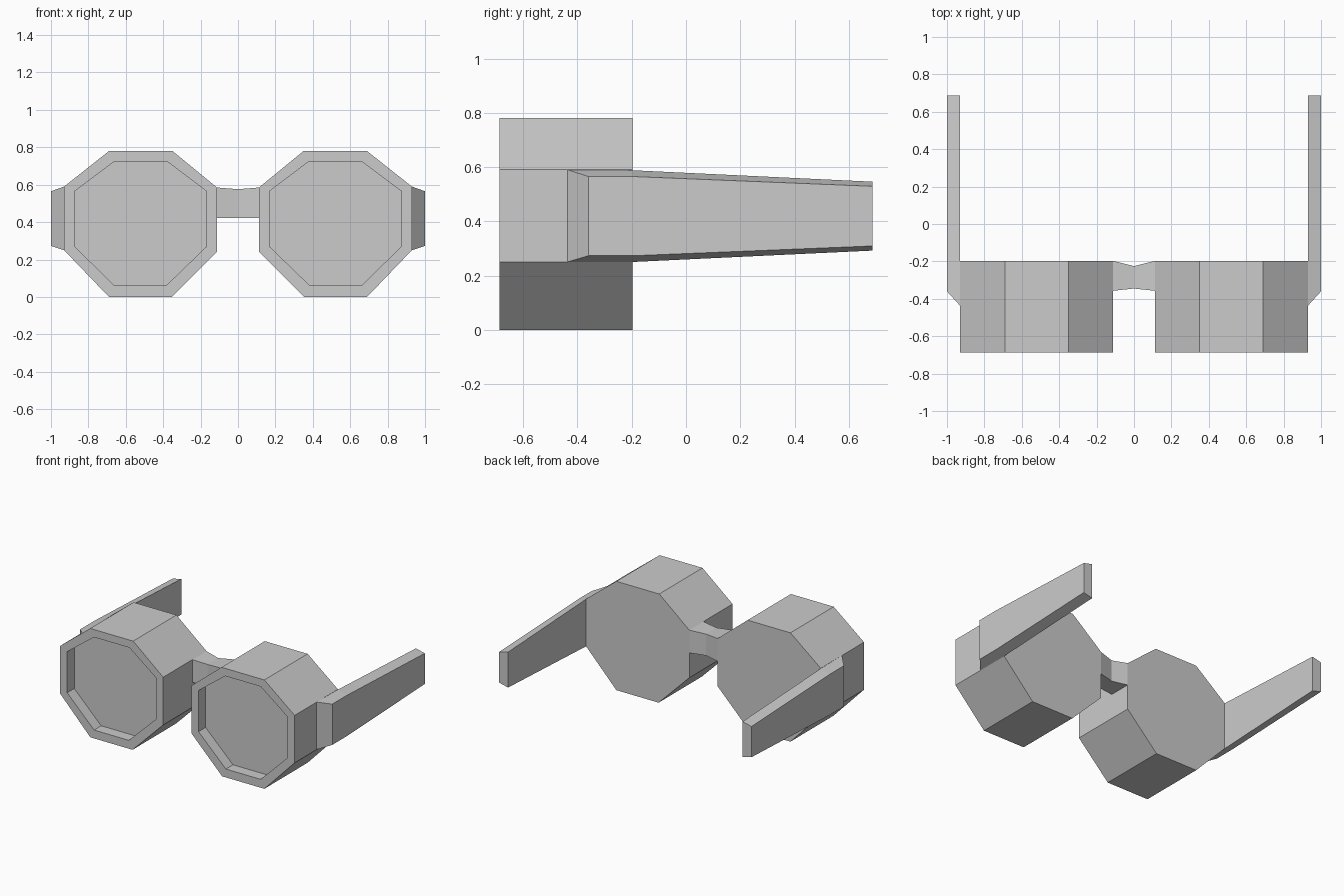
import bpy, bmesh

if "Cube" in bpy.data.objects:
    bpy.data.objects.remove(bpy.data.objects["Cube"])


def loft(name, rings):
    """Skin a list of equal-length point rings and cap both ends."""
    bm = bmesh.new()
    loops = [[bm.verts.new(p) for p in ring] for ring in rings]
    for a, b in zip(loops, loops[1:]):
        n = len(a)
        for i in range(n):
            j = (i + 1) % n
            bm.faces.new((a[i], a[j], b[j], b[i]))
    bm.faces.new(loops[0])
    bm.faces.new(loops[-1])
    bmesh.ops.recalc_face_normals(bm, faces=bm.faces)
    mesh = bpy.data.meshes.new(name)
    bm.to_mesh(mesh)
    bm.free()
    obj = bpy.data.objects.new(name, mesh)
    bpy.context.collection.objects.link(obj)
    return obj


# Octagon outlines (x, z) of the lens barrel and its recessed glass
OUTER = [(0.35, 0.78), (0.69, 0.78), (0.93, 0.59), (0.93, 0.25),
         (0.69, 0.0), (0.355, 0.0), (0.112, 0.243), (0.112, 0.585)]
INNER = [(0.38, 0.725), (0.66, 0.725), (0.873, 0.565), (0.873, 0.27),
         (0.66, 0.06), (0.385, 0.06), (0.168, 0.27), (0.168, 0.565)]
FRONT, BACK, GLASS = -0.687, -0.197, -0.607

# Temple arm stations: inner y, outer y, inner z low/high, outer z low/high
ARM = [(-0.437, -0.36, 0.25, 0.59, 0.273, 0.565),
       (BACK, BACK, 0.25, 0.588, 0.273, 0.565),
       (0.687, 0.687, 0.292, 0.546, 0.309, 0.529)]

for side, s in (("left", -1), ("right", 1)):
    # Deep lens barrel with rim and sunken glass
    loft(side + "_lens", [[(s * x, y, z) for x, z in outline]
                          for outline, y in ((OUTER, BACK), (OUTER, FRONT),
                                             (INNER, FRONT), (INNER, GLASS))])
    # Bevelled, tapering temple arm
    loft(side + "_temple_arm",
         [[(s * 0.93, yi, il), (s, yo, ol), (s, yo, oh), (s * 0.93, yi, ih)]
          for yi, yo, il, ih, ol, oh in ARM])

# Nose bridge, pinched in the middle
loft("nose_bridge",
     [[(x, y0, 0.422), (x, y1, 0.422), (x, y1, zt), (x, y0, zt)]
      for x, y0, y1, zt in ((-0.112, -0.357, BACK, 0.585),
                            (0, -0.345, -0.225, 0.576),
                            (0.112, -0.357, BACK, 0.585))])
